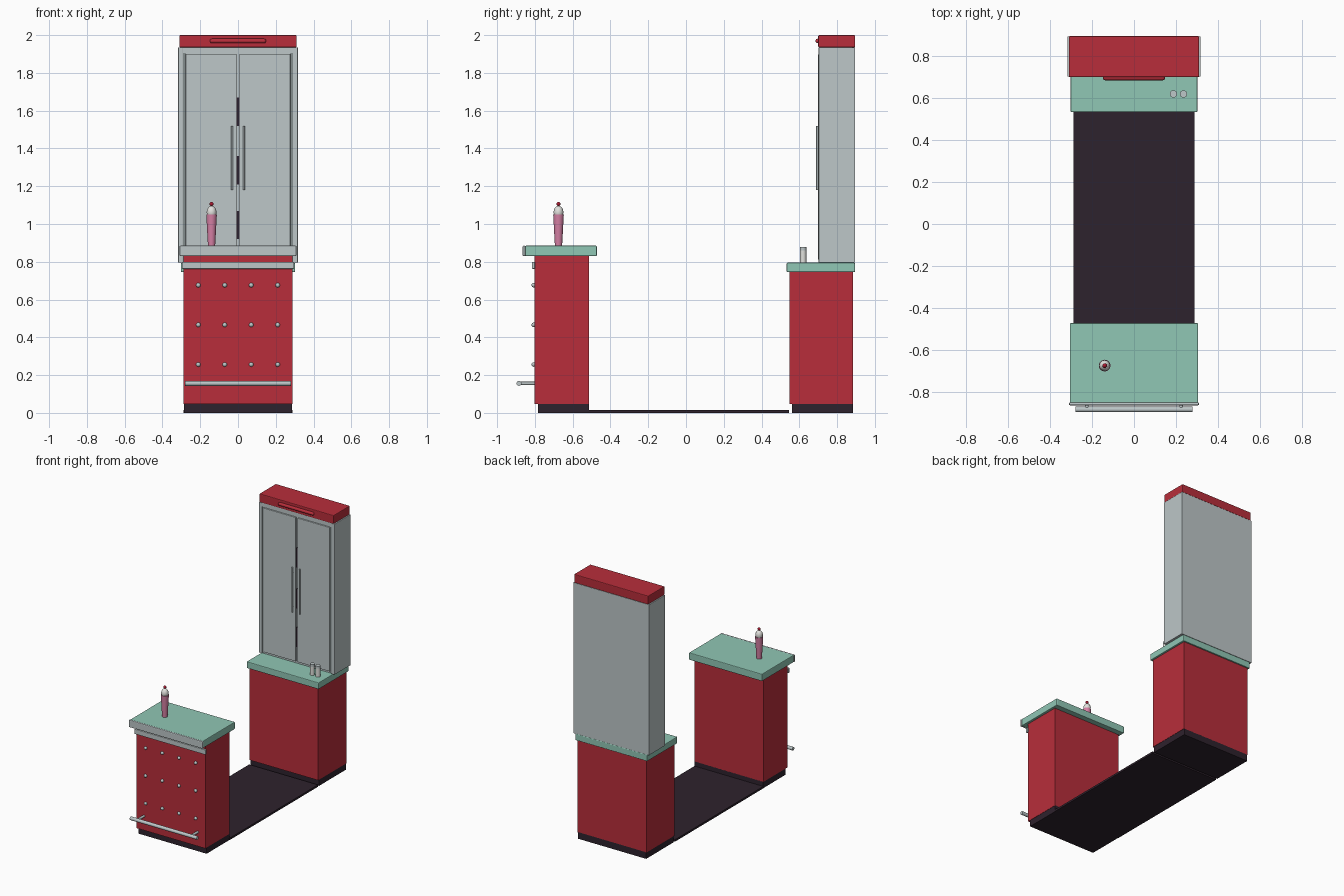
import bpy
from mathutils import Vector

cube = bpy.data.objects.get("Cube")
if cube:
    bpy.data.objects.remove(cube, do_unlink=True)


def material(name, rgb):
    m = bpy.data.materials.new(name)
    m.use_nodes = True
    color = (*rgb, 1)
    m.diffuse_color = color
    m.node_tree.nodes["Principled BSDF"].inputs["Base Color"].default_value = color
    return m


RED = material("red_enamel", (0.48, 0.027, 0.043))
MINT = material("mint_laminate", (0.28, 0.57, 0.46))
STEEL = material("pale_steel", (0.51, 0.57, 0.58))
GASKET = material("grey_gasket", (0.23, 0.27, 0.27))
DARK = material("dark_floor", (0.027, 0.016, 0.026))
PINK = material("pink_shake", (0.68, 0.22, 0.38))
CREAM = material("cream", (0.75, 0.75, 0.72))
CHERRY = material("cherry_red", (0.40, 0.01, 0.03))


def finish(name, mat, smooth=False):
    ob = bpy.context.object
    ob.name = name
    ob.data.materials.clear()
    ob.data.materials.append(mat)
    if smooth:
        bpy.ops.object.shade_smooth_by_angle()
    return ob


def box(name, x, y, z, mat, bevel=0.0):
    """Box from (min, max) ranges on each axis."""
    ranges = (x, y, z)
    bpy.ops.mesh.primitive_cube_add(size=1, location=[(a + b) / 2 for a, b in ranges])
    ob = finish(name, mat)
    ob.scale = [b - a for a, b in ranges]
    bpy.ops.object.transform_apply(location=False, rotation=False, scale=True)
    if bevel:
        mod = ob.modifiers.new("Bevel", "BEVEL")
        mod.width = bevel
        mod.segments = 2
    return ob


def rod(name, start, end, radius, mat):
    a, b = Vector(start), Vector(end)
    bpy.ops.mesh.primitive_cylinder_add(vertices=16, radius=radius, depth=(b - a).length,
                                        location=(a + b) / 2)
    ob = finish(name, mat, True)
    ob.rotation_euler = (b - a).to_track_quat("Z", "Y").to_euler()
    return ob


def ball(name, loc, radius, mat, stretch=(1, 1, 1)):
    bpy.ops.mesh.primitive_uv_sphere_add(segments=16, ring_count=10, radius=radius, location=loc)
    ob = finish(name, mat, True)
    ob.scale = stretch
    return ob


def span(half):
    return (-half, half)


# Floor and plinths
box("floor", span(0.288), (-0.515, 0.545), (0, 0.015), DARK)
box("front_plinth", span(0.286), (-0.784, -0.513), (0, 0.05), DARK)
box("back_plinth", span(0.286), (0.56, 0.885), (0, 0.05), DARK)

# Front counter
box("front_counter_body", span(0.288), (-0.803, -0.513), (0.048, 0.835), RED)
box("front_counter_top", span(0.306), (-0.853, -0.472), (0.83, 0.885), MINT, 0.005)
box("front_counter_edge", span(0.31), (-0.865, -0.85), (0.83, 0.885), STEEL, 0.006)
box("front_trim_band", span(0.297), (-0.815, -0.80), (0.763, 0.80), STEEL, 0.003)
for row in range(3):
    for col in range(4):
        ball("stud", (-0.21 + 0.14 * col, -0.806, 0.256 + 0.21 * row), 0.012, STEEL)

# Foot rail
rod("foot_rail", (-0.28, -0.884, 0.156), (0.28, -0.884, 0.156), 0.013, STEEL)
for side in (-1, 1):
    rod("rail_bracket", (0.225 * side, -0.884, 0.156), (0.225 * side, -0.80, 0.156), 0.009, STEEL)

# Back counter
box("back_counter_body", span(0.288), (0.547, 0.885), (0.048, 0.75), RED)
box("back_counter_top", span(0.302), (0.533, 0.895), (0.745, 0.795), MINT, 0.005)

# Tall cabinet with two doors
box("cabinet_body", span(0.30), (0.71, 0.89), (0.795, 1.935), STEEL)
box("cabinet_back", span(0.317), (0.88, 0.895), (0.795, 1.935), STEEL)
box("cabinet_header", span(0.29), (0.704, 0.715), (1.905, 1.935), STEEL)
for side in (-1, 1):
    def sx(a, b):
        return tuple(sorted((a * side, b * side)))
    box("cabinet_side", sx(0.29, 0.317), (0.702, 0.895), (0.795, 1.935), STEEL, 0.003)
    box("side_gasket", sx(0.278, 0.29), (0.706, 0.712), (0.80, 1.905), GASKET)
    box("door", sx(0.008, 0.277), (0.70, 0.712), (0.81, 1.90), STEEL, 0.002)
    rod("door_handle", (0.031 * side, 0.694, 1.18), (0.031 * side, 0.694, 1.52), 0.0055, STEEL)
    for z in (1.22, 1.48):
        rod("handle_post", (0.031 * side, 0.694, z), (0.031 * side, 0.703, z), 0.004, STEEL)
for z in (0.92, 1.21, 1.52):
    box("door_gap", span(0.008), (0.705, 0.712), (z, z + 0.15), DARK)

# Crown with tube light
box("crown", span(0.311), (0.70, 0.896), (1.935, 2.0), RED, 0.005)
rod("crown_tube", (-0.137, 0.697, 1.969), (0.137, 0.697, 1.969), 0.012, RED)
for side in (-1, 1):
    ball("crown_tube_end", (0.137 * side, 0.697, 1.969), 0.012, RED)

# Shakers
for x in (0.188, 0.236):
    rod("shaker", (x, 0.62, 0.79), (x, 0.62, 0.86), 0.017, CREAM)
    rod("shaker_cap", (x, 0.62, 0.86), (x, 0.62, 0.877), 0.0175, STEEL)

# Milkshake
bpy.ops.mesh.primitive_cone_add(vertices=20, radius1=0.019, radius2=0.028, depth=0.165,
                                location=(-0.14, -0.675, 0.9665))
finish("shake_glass", PINK, True)
ball("whipped_cream", (-0.14, -0.675, 1.062), 0.026, CREAM, (1, 1, 1.3))
ball("cherry", (-0.14, -0.675, 1.106), 0.011, CHERRY)
